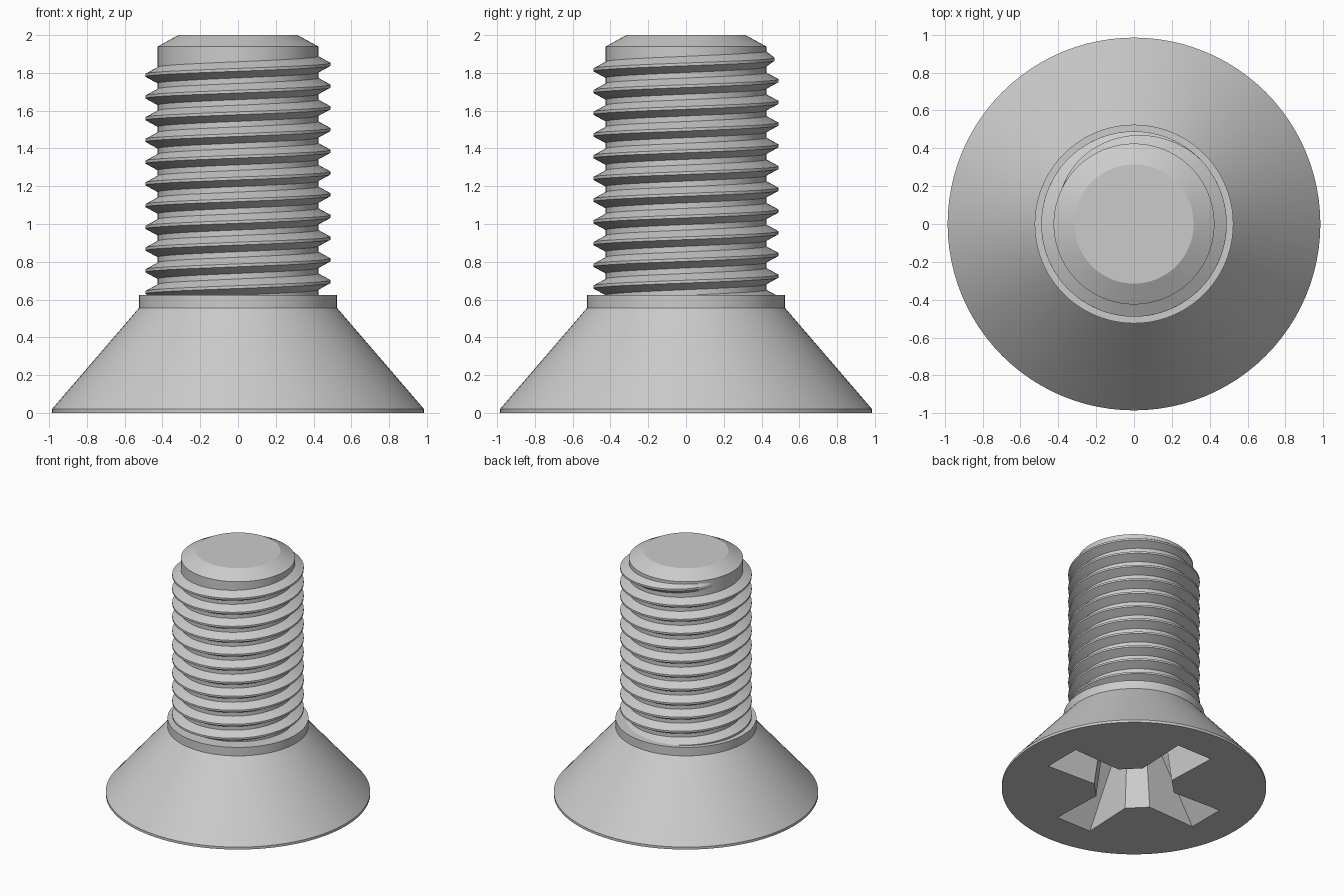
import bpy, bmesh, math

cube = bpy.data.objects.get("Cube")
if cube:
    bpy.data.objects.remove(cube, do_unlink=True)

steel = bpy.data.materials.new("grey steel")
steel.use_nodes = True
steel.diffuse_color = (0.6, 0.6, 0.6, 1)
steel.node_tree.nodes["Principled BSDF"].inputs["Base Color"].default_value = (0.6, 0.6, 0.6, 1)


def make_object(name, bm):
    bmesh.ops.recalc_face_normals(bm, faces=bm.faces)
    mesh = bpy.data.meshes.new(name)
    bm.to_mesh(mesh)
    bm.free()
    mesh.materials.append(steel)
    obj = bpy.data.objects.new(name, mesh)
    bpy.context.collection.objects.link(obj)
    return obj


def activate(obj):
    bpy.ops.object.select_all(action='DESELECT')
    obj.select_set(True)
    bpy.context.view_layer.objects.active = obj


def loft(bm, rings):
    """Skin closed rings of vertices and cap both ends."""
    for a, b in zip(rings, rings[1:]):
        n = len(a)
        for i in range(n):
            j = (i + 1) % n
            bm.faces.new((a[i], a[j], b[j], b[i]))
    bm.faces.new(rings[0])
    bm.faces.new(rings[-1])


SIDES = 96
CORE = 0.425

# Countersunk head, collar, core and chamfered tip turned from one profile
profile = [(0.985, 0), (0.985, 0.02), (0.525, 0.555), (0.525, 0.625),
           (CORE, 0.625), (CORE, 1.94), (0.315, 2.0)]
bm = bmesh.new()
angles = [2 * math.pi * i / SIDES for i in range(SIDES)]
loft(bm, [[bm.verts.new((r * math.cos(a), r * math.sin(a), z)) for a in angles]
          for r, z in profile])
body = make_object("screw_body", bm)


# Tapered cross recess in the underside of the head
def cross_ring(bm, z, reach, tip_half, root, root_half):
    arm = [(root, -root_half), (reach, -tip_half), (reach, tip_half), (root, root_half)]
    ring = []
    for k in range(4):
        c, s = math.cos(k * math.pi / 2), math.sin(k * math.pi / 2)
        ring += [bm.verts.new((x * c - y * s, x * s + y * c, z)) for x, y in arm]
    return ring


def blend(t):
    top, bottom = (0.70, 0.158, 0.27, 0.14), (0.34, 0.11, 0.21, 0.11)
    return [a + (b - a) * t for a, b in zip(top, bottom)]


DEPTH = 0.5
bm = bmesh.new()
loft(bm, [cross_ring(bm, t * DEPTH, *blend(t)) for t in (-0.1, 1)])
cutter = make_object("recess_cutter", bm)
cutter.hide_render = True

cut = body.modifiers.new("cross_recess", 'BOOLEAN')
cut.operation = 'DIFFERENCE'
cut.solver = 'EXACT'
cut.object = cutter
activate(body)
bpy.ops.object.modifier_apply(modifier=cut.name)
bpy.data.objects.remove(cutter, do_unlink=True)

# Right-hand helical thread that fades into the core near the tip
PITCH, CREST, TURNS = 0.115, 0.49, 11
END, FADE = math.radians(156), math.radians(110)
sweep = END + TURNS * 2 * math.pi
steps = int(sweep / (2 * math.pi) * SIDES)
bm = bmesh.new()
rings = []
for i in range(steps + 1):
    left = sweep * (steps - i) / steps
    a = END - left
    z = 1.845 + PITCH * a / (2 * math.pi)
    crest = 0.42 + (CREST - 0.42) * min(1, left / FADE) ** 0.7
    section = [(0.41, -0.051), (crest, -0.0075), (crest, 0.0075), (0.41, 0.051)]
    rings.append([bm.verts.new((r * math.cos(a), r * math.sin(a), z + h))
                  for r, h in section])
loft(bm, rings)
thread = make_object("screw_thread", bm)

for obj in (body, thread):
    activate(obj)
    bpy.ops.object.shade_smooth_by_angle(angle=math.radians(25))
